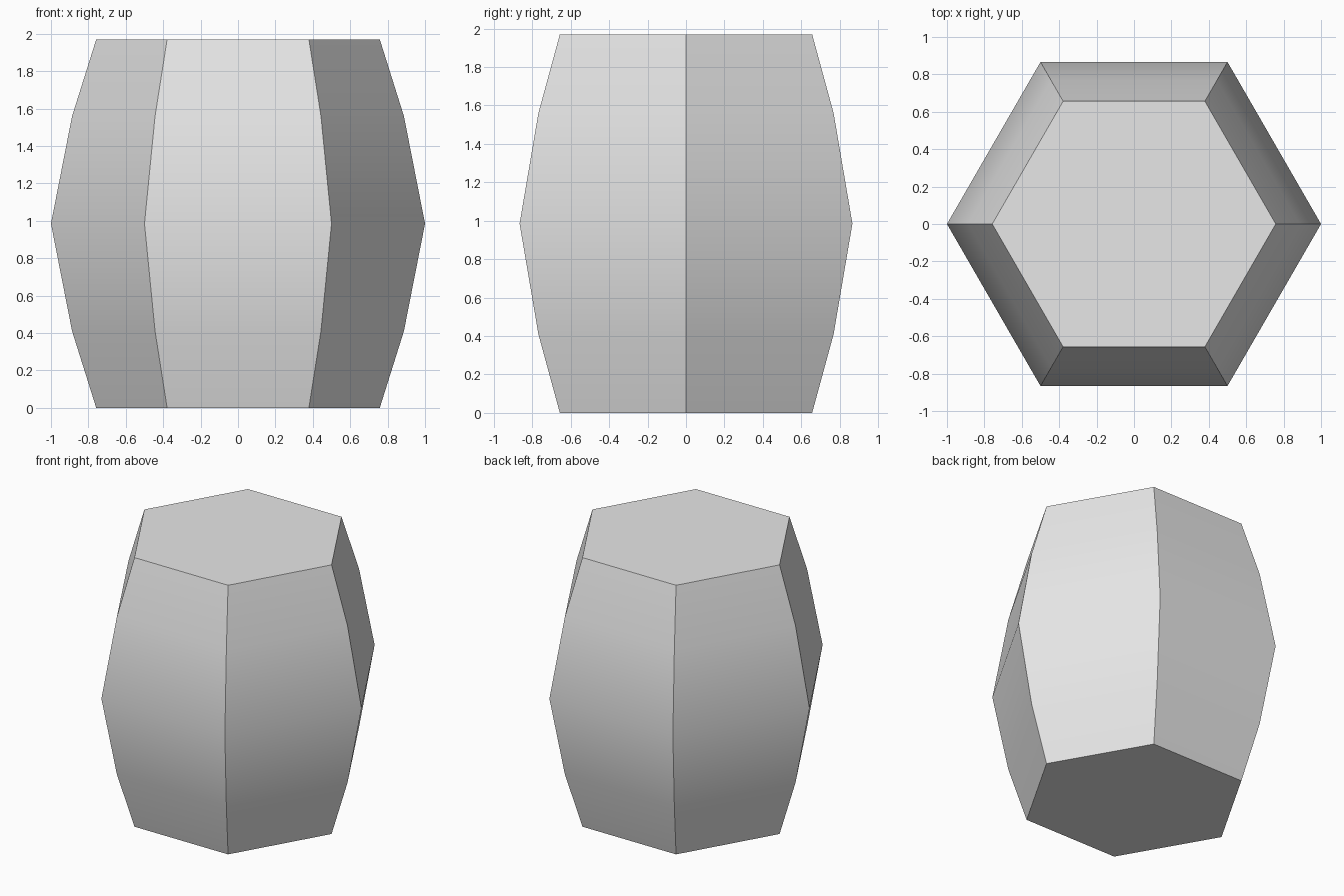
import bpy, bmesh
from math import cos, sin, pi, radians

cube = bpy.data.objects.get("Cube")
if cube:
    bpy.data.objects.remove(cube, do_unlink=True)

SIDES = 6
HEIGHT = 1.97
# Lower half of the bulging profile: (radius, height); the upper half mirrors it
half = [(0.758, 0), (0.887, 0.41), (1.0, HEIGHT / 2)]
profile = half + [(r, HEIGHT - z) for r, z in reversed(half[:-1])]

# Material
grey = bpy.data.materials.new("light grey")
grey.use_nodes = True
colour = (0.8, 0.8, 0.8, 1)
grey.diffuse_color = colour
grey.node_tree.nodes["Principled BSDF"].inputs["Base Color"].default_value = colour

# Barrel: stacked hexagonal rings, bridged and capped
bm = bmesh.new()
rings = [[bm.verts.new((r * cos(2 * pi * i / SIDES), r * sin(2 * pi * i / SIDES), z))
          for i in range(SIDES)] for r, z in profile]
for low, high in zip(rings, rings[1:]):
    for i in range(SIDES):
        j = (i + 1) % SIDES
        bm.faces.new((low[i], low[j], high[j], high[i]))
bm.faces.new(rings[0][::-1])
bm.faces.new(rings[-1])

mesh = bpy.data.meshes.new("barrel")
bm.to_mesh(mesh)
bm.free()
mesh.materials.append(grey)
barrel = bpy.data.objects.new("barrel", mesh)
bpy.context.collection.objects.link(barrel)

# Smooth along the staves, sharp at the corners and rims
bpy.ops.object.select_all(action="DESELECT")
barrel.select_set(True)
bpy.context.view_layer.objects.active = barrel
bpy.ops.object.shade_smooth_by_angle(angle=radians(35))
